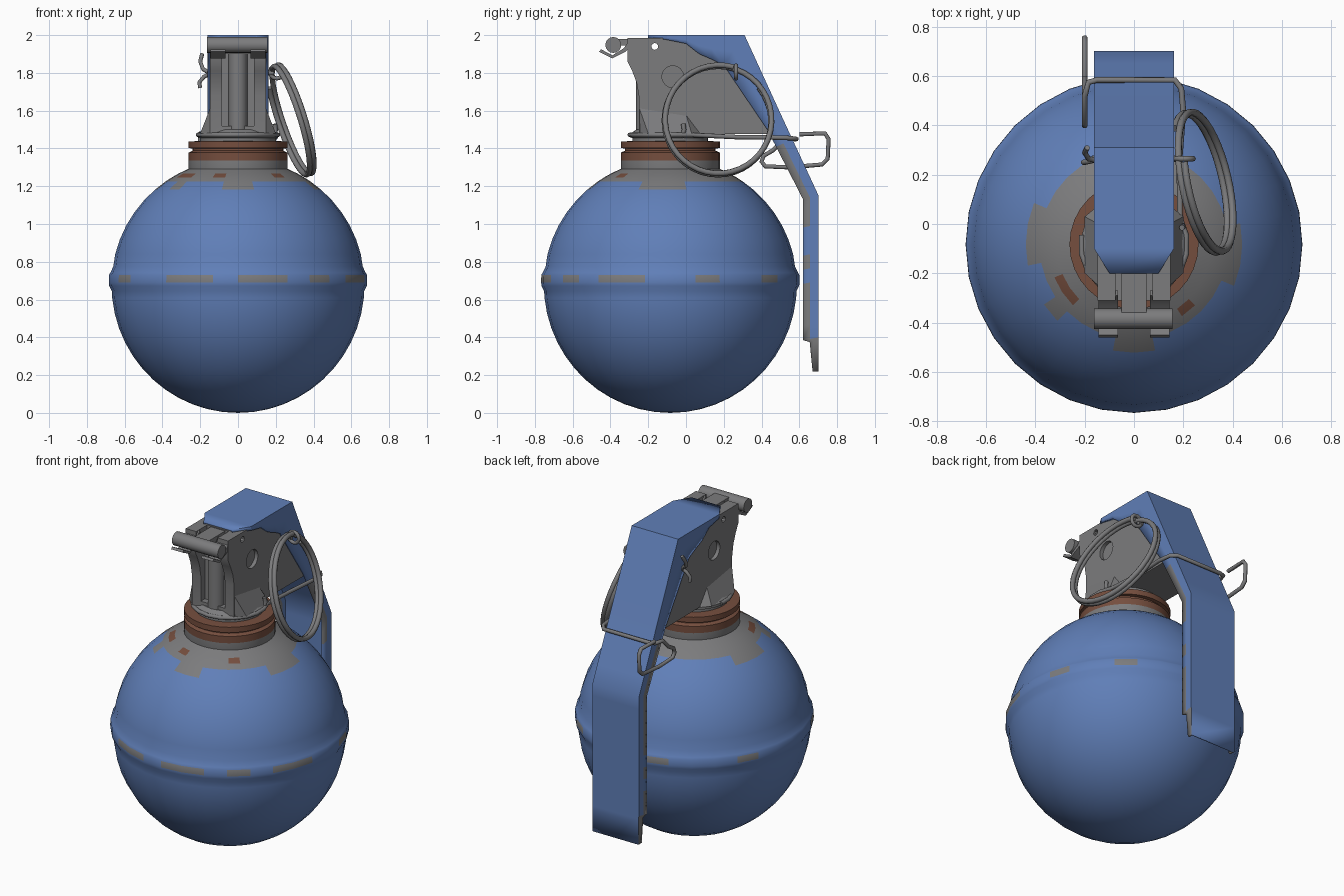
import bpy, bmesh, math, random
from mathutils import Vector

if "Cube" in bpy.data.objects:
    bpy.data.objects.remove(bpy.data.objects["Cube"])

random.seed(4)
CY = -0.083  # body axis in y


def material(name, rgb):
    m = bpy.data.materials.new(name)
    m.diffuse_color = (*rgb, 1)
    m.use_nodes = True
    m.node_tree.nodes["Principled BSDF"].inputs["Base Color"].default_value = m.diffuse_color
    return m


BLUE = material("blue paint", (0.117, 0.212, 0.479))
GRAY = material("bare metal", (0.2, 0.2, 0.205))
RUST = material("rusty brown", (0.178, 0.076, 0.048))


def activate(ob):
    bpy.ops.object.select_all(action='DESELECT')
    ob.select_set(True)
    bpy.context.view_layer.objects.active = ob


def finish(name, bm, mats, angle=35):
    bmesh.ops.recalc_face_normals(bm, faces=bm.faces)
    me = bpy.data.meshes.new(name)
    bm.to_mesh(me)
    bm.free()
    ob = bpy.data.objects.new(name, me)
    bpy.context.collection.objects.link(ob)
    for m in mats:
        me.materials.append(m)
    activate(ob)
    bpy.ops.object.shade_smooth_by_angle(angle=math.radians(angle))
    return ob


def lathe(name, profile, mats, rule, n=32):
    """Revolve (r, z) points; rule(row, segment) gives the material index."""
    bm = bmesh.new()
    rows = []
    for r, z in profile:
        if r < 1e-4:
            rows.append([bm.verts.new((0, CY, z))] * n)
        else:
            rows.append([bm.verts.new((r * math.cos(2 * math.pi * i / n),
                                       CY + r * math.sin(2 * math.pi * i / n), z)) for i in range(n)])
    for k in range(len(rows) - 1):
        for i in range(n):
            j = (i + 1) % n
            vs = list(dict.fromkeys([rows[k][i], rows[k][j], rows[k + 1][j], rows[k + 1][i]]))
            bm.faces.new(vs).material_index = rule(k, i)
    return finish(name, bm, mats)


def prism(name, pts, x0, x1, mat):
    """Extrude a (y, z) outline along x."""
    bm = bmesh.new()
    a, b = ([bm.verts.new((x, y, z)) for y, z in pts] for x in (x0, x1))
    bm.faces.new(a)
    bm.faces.new(b)
    for i in range(len(pts)):
        j = (i + 1) % len(pts)
        bm.faces.new((a[i], a[j], b[j], b[i]))
    return finish(name, bm, [mat])


def box(name, lo, hi, mat):
    return prism(name, [(lo[1], lo[2]), (hi[1], lo[2]), (hi[1], hi[2]), (lo[1], hi[2])], lo[0], hi[0], mat)


def rod(name, a, b, r, mat, n=16):
    a, b = Vector(a), Vector(b)
    bm = bmesh.new()
    bmesh.ops.create_cone(bm, cap_ends=True, segments=n, radius1=r, radius2=r, depth=(b - a).length)
    bm.transform((b - a).to_track_quat('Z', 'Y').to_matrix().to_4x4())
    bmesh.ops.translate(bm, verts=bm.verts, vec=(a + b) / 2)
    return finish(name, bm, [mat])


def wire(name, pts, r, cyclic=False):
    cu = bpy.data.curves.new(name, 'CURVE')
    cu.dimensions = '3D'
    cu.bevel_depth, cu.bevel_resolution, cu.use_fill_caps = r, 2, True
    sp = cu.splines.new('POLY')
    sp.points.add(len(pts) - 1)
    for p, q in zip(sp.points, pts):
        p.co = (*q, 1)
    sp.use_cyclic_u = cyclic
    cu.materials.append(GRAY)
    ob = bpy.data.objects.new(name, cu)
    bpy.context.collection.objects.link(ob)
    activate(ob)
    bpy.ops.object.convert(target='MESH')
    bpy.ops.object.shade_smooth_by_angle(angle=math.radians(50))


def cut(ob, cutter):
    mod = ob.modifiers.new("cut", 'BOOLEAN')
    mod.operation, mod.object, mod.solver = 'DIFFERENCE', cutter, 'EXACT'
    activate(ob)
    bpy.ops.object.modifier_apply(modifier=mod.name)
    bpy.data.objects.remove(cutter)


# Round body with a raised seam, worn seam patches and a bare collar
low = [(0.67 * math.sin(t), 0.68 - 0.68 * math.cos(t)) for t in [math.radians(a) for a in range(0, 85, 7)]]
seam = [(0.668, 0.645), (0.682, 0.672), (0.684, 0.69), (0.683, 0.73), (0.676, 0.742), (0.66, 0.775)]
high = [(0.67 * math.sin(t), 0.68 + 0.665 * math.cos(t)) for t in [math.radians(a) for a in (76, 69, 62, 55, 48, 41, 35, 31.5, 28, 23)]]
profile = low + seam + high
chip_row, collar = len(low) + 2, len(profile) - 4
chips = {1, 4, 9, 13, 18, 21, 22, 24, 25, 27, 29, 30}


def body_rule(k, i):
    if k == chip_row:
        return int(i in chips)
    if k >= collar:
        return 2 if k == collar + 1 and i in (18, 19, 22, 27) else 1
    return int(k == collar - 1 and i in (14, 15, 16, 19, 23, 24, 30, 31, 0))


lathe("round_body", profile, [BLUE, GRAY, RUST], body_rule)

# Threaded neck
neck = [(0.255, 1.25), (0.262, 1.29), (0.262, 1.335), (0.262, 1.378), (0.24, 1.388),
        (0.24, 1.4), (0.262, 1.402), (0.262, 1.436), (0.2, 1.44), (0, 1.44)]
lathe("neck", neck, [GRAY, RUST], lambda k, i: int(k > 1))
base = [(0.2, 1.43), (0.2, 1.455), (0.215, 1.46), (0.215, 1.475), (0.18, 1.5), (0, 1.5)]
lathe("fuse_base", base, [GRAY], lambda k, i: 0)

# Fuse head with front recess, side dimples and cross holes
head = prism("fuse_head", [(-0.25, 1.48), (-0.25, 1.68), (-0.262, 1.75), (-0.285, 1.81), (-0.31, 1.86),
                           (-0.31, 1.985), (0.1, 1.985), (0.2, 1.84), (0.45, 1.475)], -0.148, 0.148, GRAY)
cut(head, box("recess_cutter", (-0.085, -0.4, 1.52), (0.085, -0.21, 1.9), GRAY))
cut(head, box("slot_cutter", (-0.075, -0.4, 1.93), (0.075, -0.2, 2.1), GRAY))
for s in (-1, 1):
    cut(head, rod("dimple_cutter", (s * 0.125, -0.07, 1.78), (s * 0.3, -0.07, 1.78), 0.058, GRAY))
for y, z in ((-0.165, 1.94), (0.12, 1.92)):
    cut(head, rod("hole_cutter", (-0.3, y, z), (0.3, y, z), 0.018, GRAY, 10))
activate(head)
bpy.ops.object.shade_smooth_by_angle(angle=math.radians(30))
rod("striker_column", (0, -0.215, 1.5), (0, -0.215, 1.91), 0.05, GRAY)
for s in (-1, 1):  # flared feet at the sides of the head
    bm = bmesh.new()
    v = [bm.verts.new(p) for p in ((s * 0.14, -0.25, 1.48), (s * 0.2, -0.2, 1.48), (s * 0.2, 0.03, 1.48),
                                   (s * 0.14, 0.08, 1.48), (s * 0.145, -0.25, 1.62), (s * 0.145, 0.0, 1.58))]
    for f in ((0, 1, 4), (1, 2, 5, 4), (2, 3, 5), (0, 4, 5, 3), (0, 3, 2, 1)):
        bm.faces.new([v[i] for i in f])
    finish("head_foot", bm, [GRAY])

# Hinge pin, tongue and hook tabs at the front
rod("hinge_pin", (-0.163, -0.385, 1.948), (0.157, -0.385, 1.948), 0.042, GRAY)
box("hinge_tongue", (-0.05, -0.36, 1.945), (0.05, -0.2, 1.98), GRAY)
for s in (-1, 1):
    prism("hook_tab", [(-0.29, 1.985), (-0.33, 1.93), (-0.39, 1.893), (-0.45, 1.925), (-0.46, 1.912),
                       (-0.39, 1.877), (-0.32, 1.912), (-0.27, 1.96)], s * 0.105 - 0.04, s * 0.105 + 0.04, GRAY)

# Safety lever: folded channel following (outer y, z, inner y, z, half width)
keys = [(-0.2, 2.0, -0.2, 1.985, 0.1, 1), (-0.1, 2.0, -0.1, 1.975, 0.162, 2), (0, 2.0, 0, 1.955, 0.162, 1),
        (0.06, 2.0, 0.07, 1.9, 0.162, 1), (0.13, 2.0, 0.14, 1.87, 0.162, 1), (0.31, 2.0, 0.2, 1.84, 0.162, 4),
        (0.515, 1.553, 0.43, 1.5, 0.162, 4), (0.702, 1.15, 0.62, 1.13, 0.162, 10),
        (0.702, 0.4, 0.62, 0.385, 0.162, 1), (0.702, 0.38, 0.655, 0.375, 0.16, 1), (0.702, 0.22, 0.67, 0.22, 0.16, 1)]
stations = []
for a, b in zip(keys, keys[1:]):
    for i in range(a[5]):
        stations.append([p + (q - p) * i / a[5] for p, q in zip(a[:5], b[:5])])
stations.append(keys[-1][:5])
bm = bmesh.new()
rings = []
for oy, oz, iy, iz, w in stations:
    m = 0.45
    my, mz = iy + (oy - iy) * m, iz + (oz - iz) * m
    rings.append([bm.verts.new(p) for p in ((-w, iy, iz), (-w, my, mz), (-w, oy, oz),
                                            (w, oy, oz), (w, my, mz), (w, iy, iz))])
for k, (a, b) in enumerate(zip(rings, rings[1:])):
    z = stations[k][3]
    for i in range(5):
        f = bm.faces.new((a[i], a[i + 1], b[i + 1], b[i]))
        worn = (1.1 < z < 1.45) or (random.random() < 0.45 and z < 1.1)
        if (i in (0, 4) and worn) or (i != 2 and 0.2 < z < 0.39):
            f.material_index = 1
lever = finish("safety_lever", bm, [BLUE, GRAY], 30)
sol = lever.modifiers.new("sheet", 'SOLIDIFY')
sol.thickness, sol.offset = 0.014, -1
# make sure the sheet thickens inwards
if sum(p.normal.z for p in lever.data.polygons if p.center.z > 1.99) < 0:
    sol.offset = 1

# Split pull ring: nearly two turns of a tilted coil
C, U, V = Vector((0.285, 0.17, 1.55)), Vector((-0.09, 0, 0.285)), Vector((-0.055, 0.283, 0))
N = V.cross(U).normalized()
coil = []
for i in range(76):
    t = 2 * math.pi * 1.9 * i / 75
    coil.append(C + U * math.cos(t + 0.9) + V * math.sin(t + 0.9) + N * (0.045 * i / 75 - 0.022))
wire("pull_ring", coil, 0.015)

# Split pin through the head, with eye and splayed ends
eye = [(0.205 + 0.035 * math.cos(a * math.pi / 6), 0.265, 1.805 + 0.035 * math.sin(a * math.pi / 6)) for a in range(12)]
wire("pin_eye", eye, 0.011, True)
wire("split_pin", [(0.19, 0.265, 1.8), (-0.17, 0.265, 1.8)], 0.014)
wire("pin_end_upper", [(-0.16, 0.26, 1.805), (-0.185, 0.265, 1.82), (-0.2, 0.29, 1.86), (-0.19, 0.31, 1.9)], 0.011)
wire("pin_end_lower", [(-0.16, 0.26, 1.79), (-0.18, 0.255, 1.78), (-0.205, 0.25, 1.75), (-0.2, 0.25, 1.72)], 0.011)

# Safety clip: wraps the base, runs past the lever and ends in a hanging loop
wrap = [(0.215 * math.cos(a), CY + 0.215 * math.sin(a), 1.472) for a in [math.radians(d) for d in range(170, 391, 20)]]
clip = wrap + [(0.185, 0.27, 1.46), (0.2, 0.46, 1.458), (0.192, 0.55, 1.455), (0.165, 0.585, 1.45),
               (-0.15, 0.585, 1.45), (-0.185, 0.575, 1.45), (-0.2, 0.52, 1.45), (-0.2, 0.46, 1.39), (-0.2, 0.41, 1.36),
               (-0.2, 0.4, 1.33), (-0.2, 0.42, 1.305), (-0.2, 0.55, 1.3), (-0.2, 0.72, 1.315), (-0.2, 0.75, 1.345),
               (-0.2, 0.755, 1.45), (-0.2, 0.735, 1.48), (-0.2, 0.6, 1.475)]
wire("safety_clip", clip, 0.012)
wire("clip_end", [(0.19, -0.02, 1.46), (0.2, -0.01, 1.5), (0.195, -0.015, 1.53)], 0.012)
